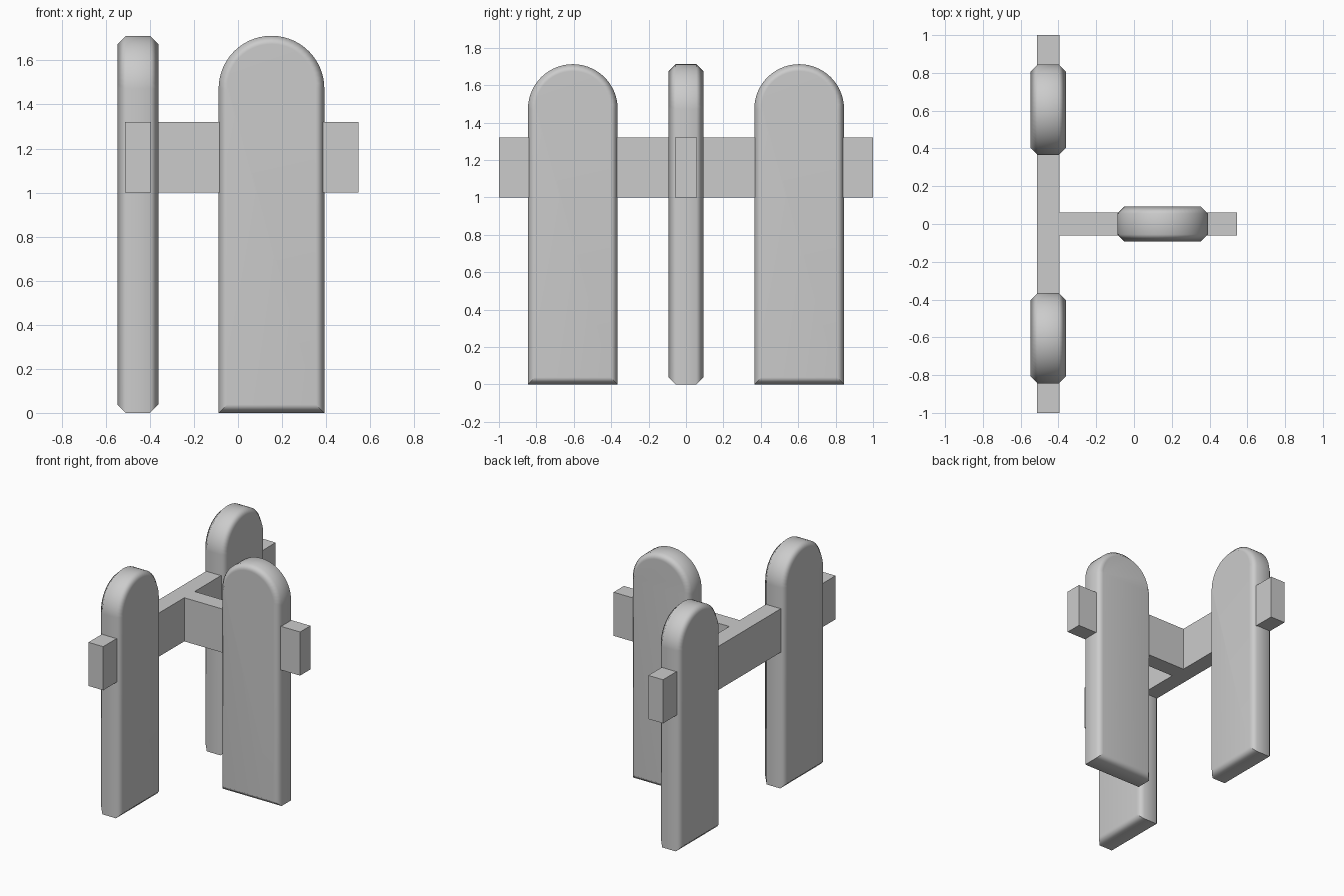
import bpy, bmesh, math
from mathutils import Matrix, Vector

if "Cube" in bpy.data.objects:
    bpy.data.objects.remove(bpy.data.objects["Cube"])

WIDTH, HEIGHT, THICK, CHAMFER = 0.48, 1.712, 0.186, 0.038
RAIL_X = -0.454


def add_object(name, bm):
    bmesh.ops.recalc_face_normals(bm, faces=bm.faces[:])
    mesh = bpy.data.meshes.new(name)
    bm.to_mesh(mesh)
    bm.free()
    obj = bpy.data.objects.new(name, mesh)
    bpy.context.collection.objects.link(obj)
    return obj


def box(name, lo, hi):
    lo, hi = Vector(lo), Vector(hi)
    bm = bmesh.new()
    bmesh.ops.create_cube(bm, size=1)
    for v in bm.verts:
        v.co = (lo + hi) / 2 + v.co * (hi - lo)
    return add_object(name, bm)


def panel(name, x, y, turn):
    # round-topped outline in the xz plane, extruded along y
    r, n = WIDTH / 2, 28
    pts = [(-r, 0), (r, 0)]
    pts += [(r * math.cos(math.pi * i / n), HEIGHT - r + r * math.sin(math.pi * i / n))
            for i in range(n + 1)]
    bm = bmesh.new()
    face = bm.faces.new([bm.verts.new((px, -THICK / 2, pz)) for px, pz in pts])
    new = bmesh.ops.extrude_face_region(bm, geom=[face], use_keep_orig=True)["geom"]
    bmesh.ops.translate(bm, verts=[g for g in new if isinstance(g, bmesh.types.BMVert)],
                        vec=(0, THICK, 0))
    # chamfer the rims of both broad faces
    bmesh.ops.recalc_face_normals(bm, faces=bm.faces[:])
    rims = [e for e in bm.edges if abs(e.verts[0].co.y - e.verts[1].co.y) < 1e-5]
    bmesh.ops.bevel(bm, geom=rims, offset=CHAMFER, segments=1, profile=0.5, affect='EDGES')
    bm.transform(Matrix.Translation((x, y, 0)) @ Matrix.Rotation(turn, 4, 'Z'))
    obj = add_object(name, bm)
    bpy.ops.object.select_all(action='DESELECT')
    obj.select_set(True)
    bpy.context.view_layer.objects.active = obj
    bpy.ops.object.shade_smooth_by_angle(angle=math.radians(55))
    wn = obj.modifiers.new("flat_faces", 'WEIGHTED_NORMAL')
    wn.keep_sharp = True
    return obj


# T-shaped support rails
box("long_rail", (RAIL_X - 0.06, -1, 1), (RAIL_X + 0.06, 1, 1.32))
box("short_rail", (RAIL_X + 0.06, -0.06, 1), (0.546, 0.06, 1.32))

# three upright panels
for side, sy in (("front", -1), ("back", 1)):
    panel(side + "_panel", RAIL_X, sy * 0.605, math.pi / 2)
panel("right_panel", 0.152, 0, 0)
